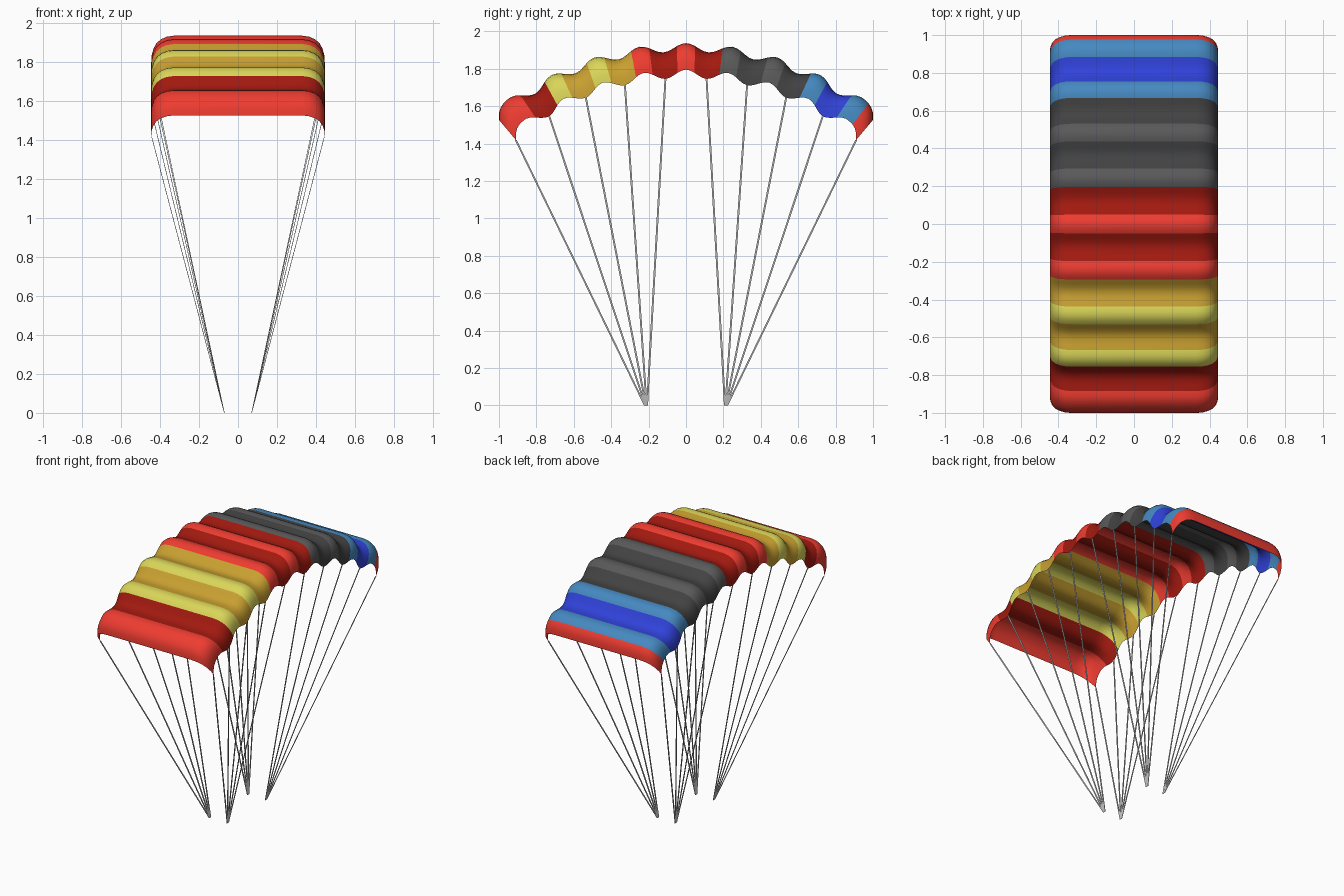
import bpy, bmesh
from math import sin, cos, pi, radians

if "Cube" in bpy.data.objects:
    bpy.data.objects.remove(bpy.data.objects["Cube"])

CELLS, CELL = 9, radians(8.9)      # nine inflated cells along the arc
R, ZC = 1.555, 0.337               # outer arc radius and centre height
HALF = 5                           # segments per half cell


def material(name, rgb):
    m = bpy.data.materials.new(name)
    m.diffuse_color = (*rgb, 1)
    m.use_nodes = True
    m.node_tree.nodes["Principled BSDF"].inputs["Base Color"].default_value = m.diffuse_color
    return m


COLOURS = {
    "red": (0.86, 0.045, 0.03), "dark_red": (0.36, 0.01, 0.005),
    "yellow": (0.70, 0.67, 0.10), "gold": (0.58, 0.35, 0.03),
    "grey": (0.10, 0.10, 0.10), "dark_grey": (0.055, 0.055, 0.055),
    "light_blue": (0.06, 0.25, 0.53), "blue": (0.03, 0.055, 0.70),
}
NAMES = list(COLOURS)
# ridge colour of each cell, then colour of the valleys between them
RIDGE = ["red", "yellow", "yellow", "red", "red", "grey", "grey", "light_blue", "light_blue"]
VALLEY = ["red", "dark_red", "gold", "gold", "dark_red", "dark_red",
          "dark_grey", "dark_grey", "blue", "red"]


def bulge(u):
    """Outward swelling at u cells from the centre."""
    t = u - round(u)
    if abs(u) > 4:                                  # fuller outer ends
        return 0.057 * (1 - min(1, abs(t) * 2) ** 3) if abs(u) < 4.5 else 0
    top = 0.045 + 0.012 * max(0, abs(u) - 3.5) * 2
    return top * (0.5 + 0.5 * cos(2 * pi * t))


def arc_point(u, depth):
    a, r = u * CELL, R + bulge(u) - depth
    return r * sin(a), ZC + r * cos(a)


# canopy: fore-aft profile (x, depth below top) swept along the scalloped arc
side = [(0.33, 0), (0.365, 0.005), (0.395, 0.018), (0.418, 0.038),
        (0.434, 0.066), (0.443, 0.1), (0.446, 0.142)]
profile = [(-x, d) for x, d in reversed(side)] + [(-0.11, 0), (0.11, 0)] + side

bm = bmesh.new()
n = CELLS * 2 * HALF
rows = []
for i in range(n + 1):
    u = -CELLS / 2 + i / (2 * HALF)
    rows.append([bm.verts.new((x, *arc_point(u, d))) for x, d in profile])
for i in range(n):
    c, k = divmod(i, 2 * HALF)
    name = VALLEY[c] if k < 3 else RIDGE[c] if k < 7 else VALLEY[c + 1]
    for j in range(len(profile) - 1):
        f = bm.faces.new((rows[i][j], rows[i][j + 1], rows[i + 1][j + 1], rows[i + 1][j]))
        f.material_index = NAMES.index(name)
        f.smooth = True
me = bpy.data.meshes.new("canopy")
bm.to_mesh(me)
bm.free()
for name in NAMES:
    me.materials.append(material(name, COLOURS[name]))
bpy.context.collection.objects.link(bpy.data.objects.new("canopy", me))


# suspension lines: thin flat ribbons from four gathering points
def ribbon(name, a, b, wx=0.0015, wy=0.005):
    bm = bmesh.new()
    ends = [[bm.verts.new((p[0] + sx * wx, p[1] + sy * wy, p[2]))
             for sx, sy in ((-1, -1), (1, -1), (1, 1), (-1, 1))] for p in (a, b)]
    for k in range(4):
        m = (k + 1) % 4
        bm.faces.new((ends[0][k], ends[0][m], ends[1][m], ends[1][k]))
    bm.faces.new(ends[0][::-1])
    bm.faces.new(ends[1])
    me = bpy.data.meshes.new(name)
    bm.to_mesh(me)
    bm.free()
    bpy.context.collection.objects.link(bpy.data.objects.new(name, me))


for sx in (-1, 1):
    for sy in (-1, 1):
        for k in range(5):
            y, z = arc_point(sy * (k + 0.5), 0.14)
            ribbon("suspension_line", (sx * 0.07, sy * (0.208 + 0.003 * k), 0), (sx * 0.444, y, z))
